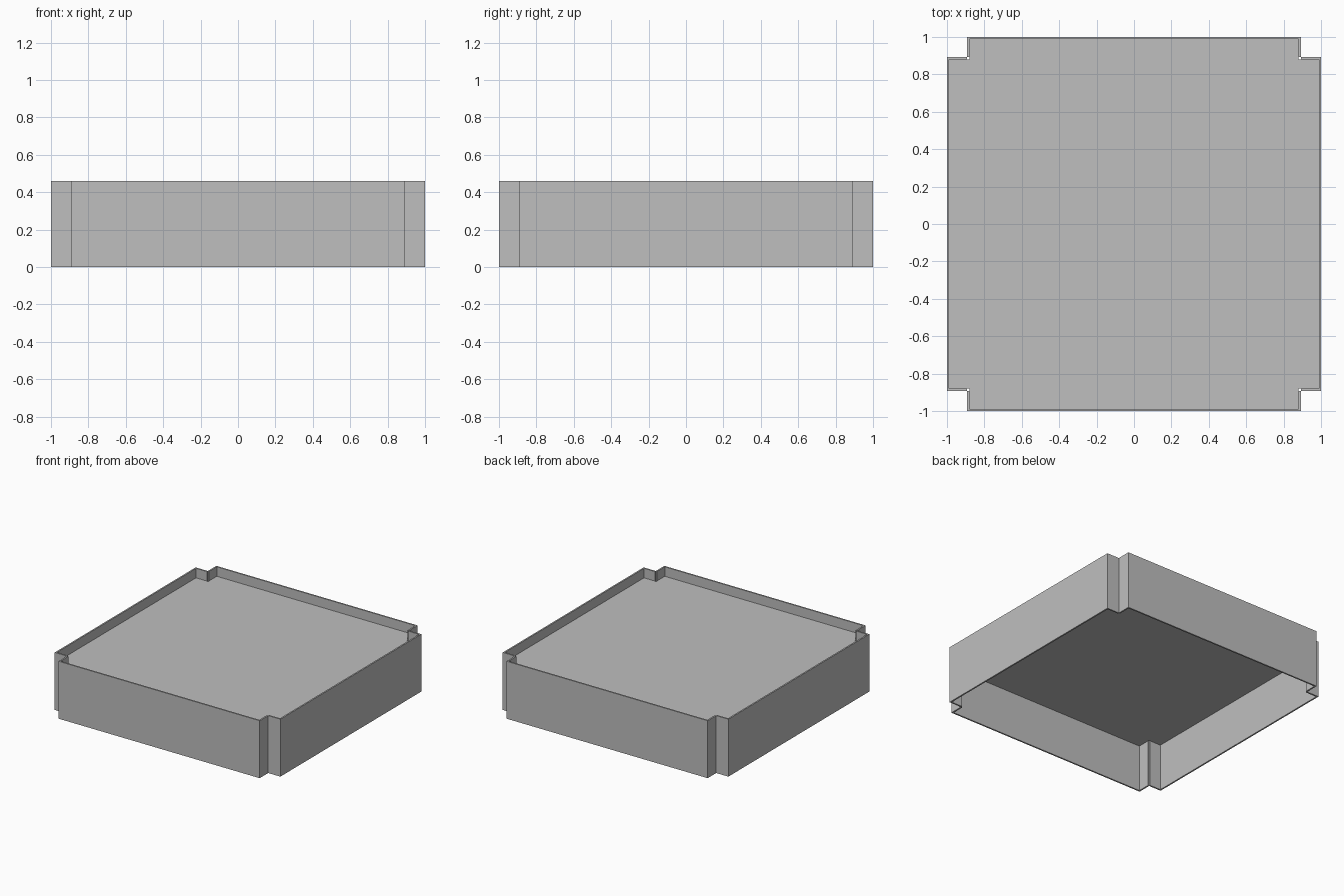
import bpy, bmesh
from math import pi
from mathutils import Matrix

if "Cube" in bpy.data.objects:
    bpy.data.objects.remove(bpy.data.objects["Cube"])

OUT = 1.0        # outer half size
NOTCH = 0.892    # half width of each wall between the corner notches
T = 0.012        # sheet thickness
HEIGHT = 0.46
FLOOR_Z = 0.372  # underside of the raised floor

grey = bpy.data.materials.new("plain_grey")
grey.use_nodes = True
colour = (0.52, 0.52, 0.52, 1)
grey.diffuse_color = colour
grey.node_tree.nodes["Principled BSDF"].inputs["Base Color"].default_value = colour


def prism(name, outline, z, height, turn=0):
    """Extrude a flat outline upwards and turn it about z."""
    bm = bmesh.new()
    face = bm.faces.new([bm.verts.new((x, y, z)) for x, y in outline])
    new = bmesh.ops.extrude_face_region(bm, geom=[face])["geom"]
    top = [v for v in new if isinstance(v, bmesh.types.BMVert)]
    bmesh.ops.translate(bm, verts=top, vec=(0, 0, height))
    bmesh.ops.recalc_face_normals(bm, faces=bm.faces)
    bm.transform(Matrix.Rotation(turn, 4, "Z"))
    mesh = bpy.data.meshes.new(name)
    bm.to_mesh(mesh)
    bm.free()
    mesh.materials.append(grey)
    obj = bpy.data.objects.new(name, mesh)
    bpy.context.collection.objects.link(obj)


# Walls: a long panel with a short return flap at each end
half = [(NOTCH, -OUT), (NOTCH, -NOTCH), (NOTCH - T, -NOTCH), (NOTCH - T, -OUT + T)]
wall = half + [(-x, y) for x, y in reversed(half)]
for i, side in enumerate(("front", "left", "back", "right")):
    prism(side + "_wall", wall, 0, HEIGHT, i * pi / 2)

# Floor: notched sheet reaching the inner faces of the walls
a, b = NOTCH - T, OUT - T
floor = []
corner = [(b, a), (a, a), (a, b)]
for _ in range(4):
    floor += corner
    corner = [(-y, x) for x, y in corner]
prism("raised_floor", floor, FLOOR_Z, T)
